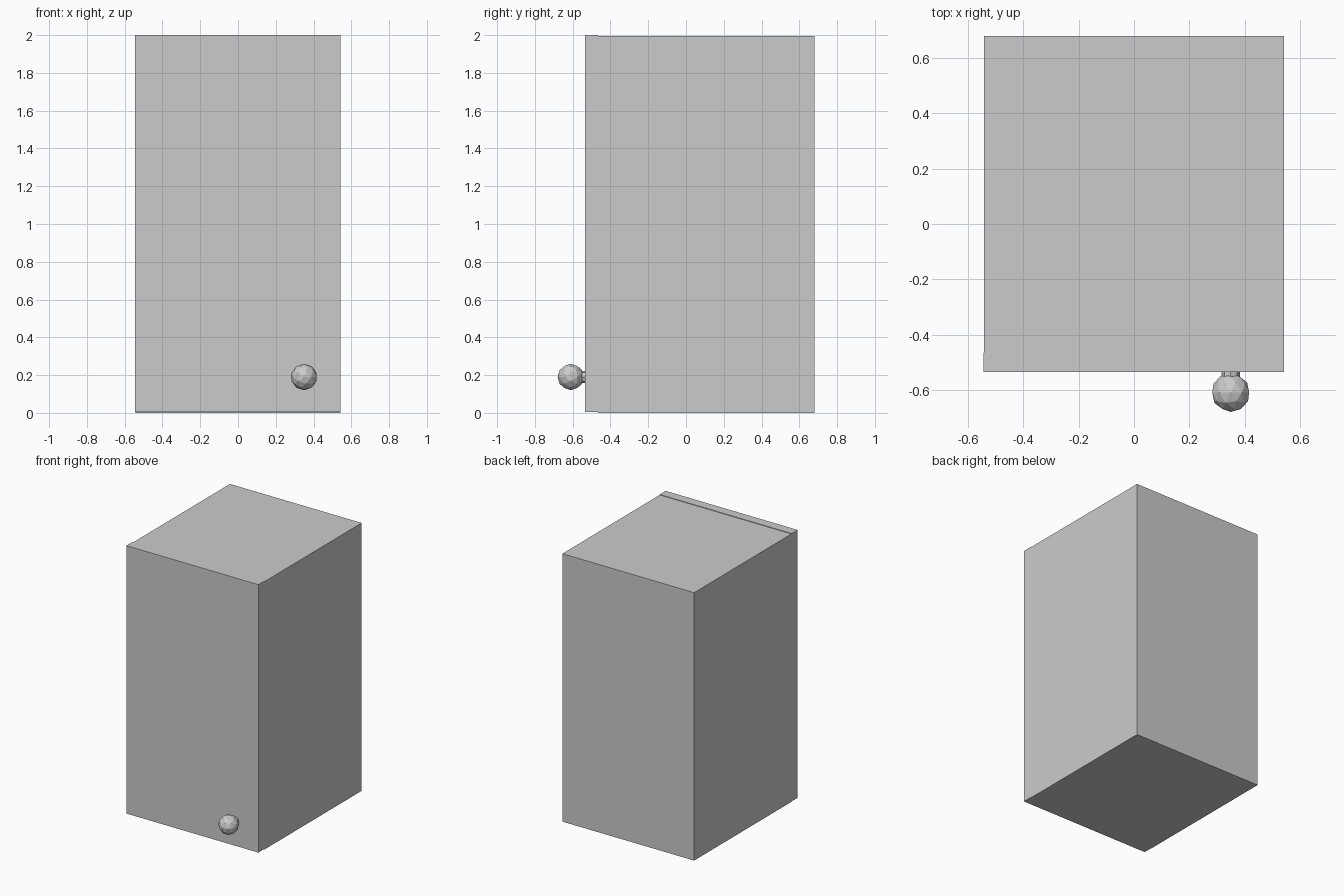
import bpy
from math import radians

if "Cube" in bpy.data.objects:
    bpy.data.objects.remove(bpy.data.objects["Cube"])


def box(name, lo, hi):
    size = [b - a for a, b in zip(lo, hi)]
    mid = [(a + b) / 2 for a, b in zip(lo, hi)]
    bpy.ops.mesh.primitive_cube_add(size=1, location=mid)
    ob = bpy.context.object
    ob.name = name
    ob.scale = size
    bpy.ops.object.transform_apply(location=False, rotation=False, scale=True)
    return ob


# Cabinet body, with the door slab fitted very slightly proud of it
box("cabinet_body", (-0.543, -0.465, 0.0), (0.543, 0.68, 1.996))
box("door", (-0.545, -0.535, 0.004), (0.542, -0.465, 2.0))

# Faceted knob on a short stem
KX, KZ = 0.35, 0.19
bpy.ops.mesh.primitive_cylinder_add(vertices=8, radius=0.033, depth=0.06,
                                    location=(KX, -0.56, KZ),
                                    rotation=(radians(90), 0, 0))
bpy.context.object.name = "knob_stem"
bpy.ops.mesh.primitive_ico_sphere_add(subdivisions=2, radius=0.07,
                                      location=(KX, -0.61, KZ),
                                      rotation=(radians(90), 0, 0))
bpy.context.object.name = "knob"
